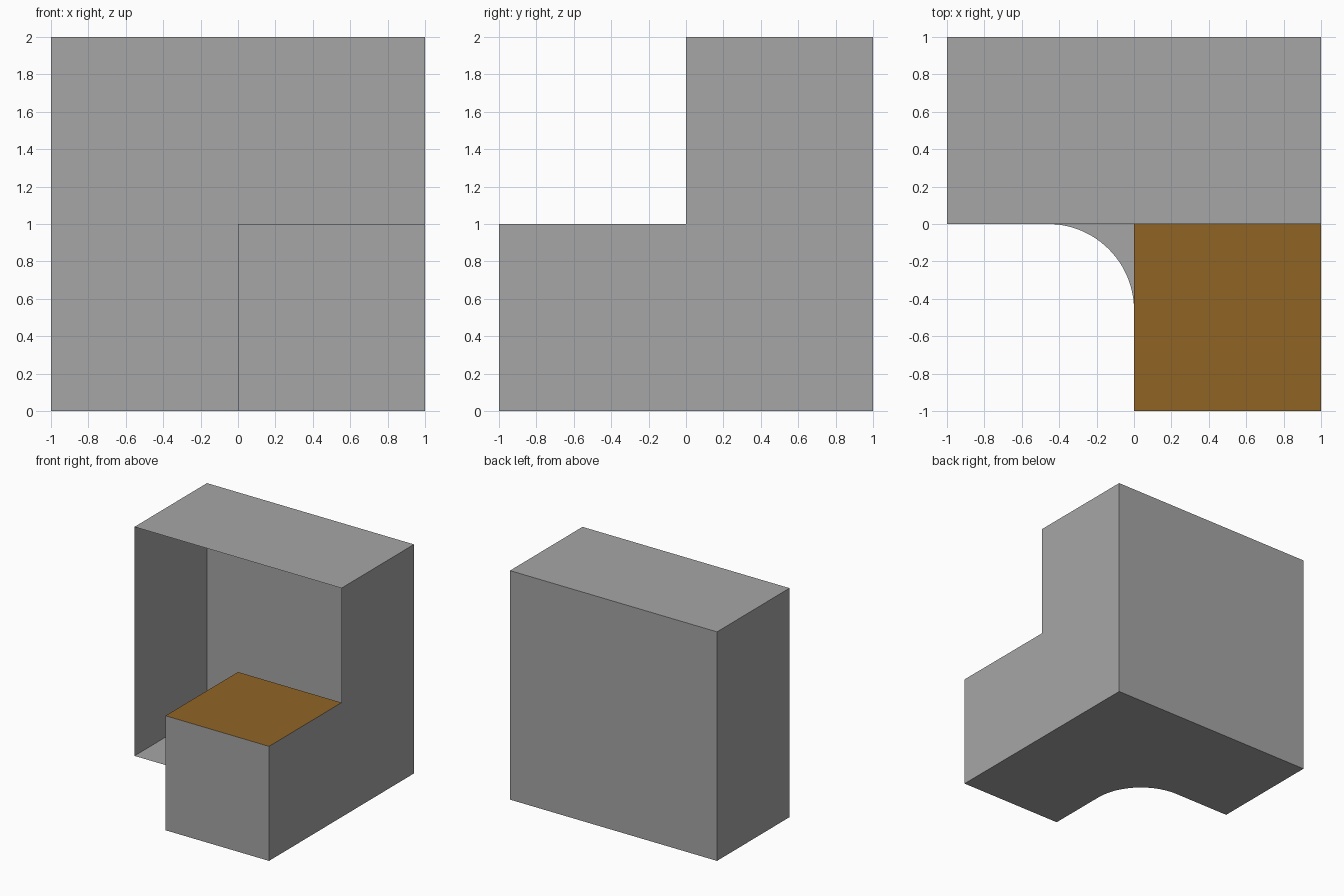
import bpy, bmesh, math
from mathutils import Vector

cube = bpy.data.objects.get("Cube")
if cube:
    bpy.data.objects.remove(cube, do_unlink=True)


def material(name, rgb):
    mat = bpy.data.materials.new(name)
    mat.use_nodes = True
    color = (*rgb, 1)
    mat.diffuse_color = color
    mat.node_tree.nodes["Principled BSDF"].inputs["Base Color"].default_value = color
    return mat


grey = material("grey", (0.38, 0.38, 0.38))
brown = material("brown", (0.28, 0.127, 0.018))


def panel(name, points, outward, mat):
    """One flat open-shell panel, wound to face the outward direction."""
    bm = bmesh.new()
    face = bm.faces.new([bm.verts.new(p) for p in points])
    face.normal_update()
    if face.normal.dot(Vector(outward)) < 0:
        face.normal_flip()
    mesh = bpy.data.meshes.new(name)
    bm.to_mesh(mesh)
    bm.free()
    mesh.materials.append(mat)
    obj = bpy.data.objects.new(name, mesh)
    bpy.context.collection.objects.link(obj)
    return obj


def rect_z(x0, x1, y0, y1, z):
    return [(x0, y0, z), (x1, y0, z), (x1, y1, z), (x0, y1, z)]


def rect_y(x0, x1, z0, z1, y):
    return [(x0, y, z0), (x1, y, z0), (x1, y, z1), (x0, y, z1)]


# Tall rear section, open toward the front
panel("top_panel", rect_z(-1, 1, 0, 1, 2), (0, 0, 1), grey)
panel("back_panel", rect_y(-1, 1, 0, 2, 1), (0, 1, 0), grey)
panel("right_end_panel", [(-1, 0, 0), (-1, 1, 0), (-1, 1, 2), (-1, 0, 2)],
      (-1, 0, 0), grey)

# Stepped end panel shared by the tall and low sections
step = [(-1, 0), (1, 0), (1, 2), (0, 2), (0, 1), (-1, 1)]
panel("left_end_panel", [(1, y, z) for y, z in step], (1, 0, 0), grey)

# Low front section with its wooden top
panel("low_front_panel", rect_y(0, 1, 0, 1, -1), (0, -1, 0), grey)
panel("low_top", rect_z(0, 1, -1, 0, 1), (0, 0, 1), brown)

# L-shaped floor with a rounded inner corner
radius, steps = 0.46, 24
arc = []
for i in range(steps + 1):
    a = math.pi / 2 * i / steps
    arc.append((radius * (math.cos(a) - 1), radius * (math.sin(a) - 1), 0))
floor = [(-1, 0, 0), (-1, 1, 0), (1, 1, 0), (1, -1, 0), (0, -1, 0)] + arc
panel("floor_panel", floor, (0, 0, -1), grey)
